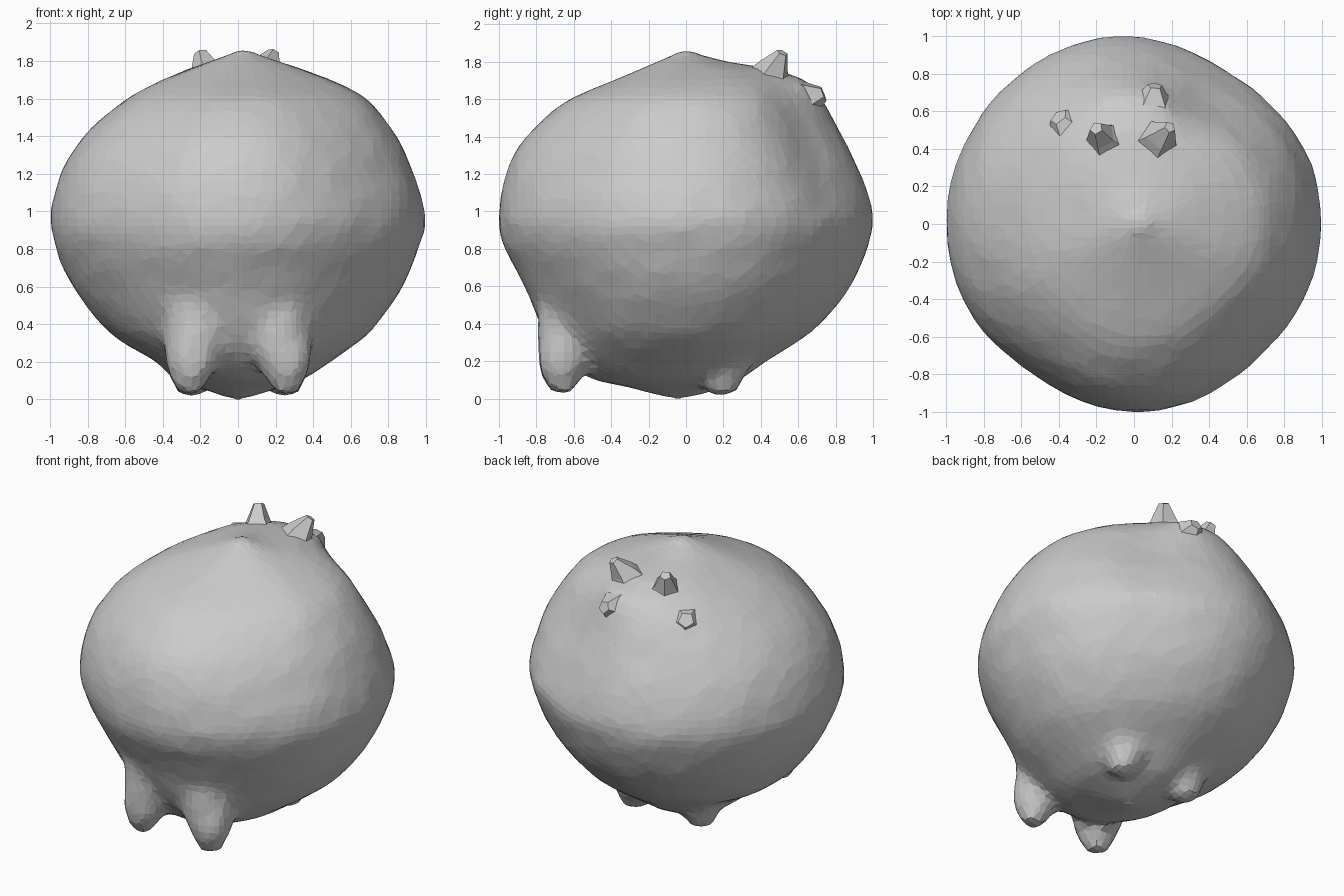
import bpy, bmesh, math, random
from mathutils import Vector

if "Cube" in bpy.data.objects:
    bpy.data.objects.remove(bpy.data.objects["Cube"])

random.seed(4)
TAU = 2 * math.pi

# Body profile: height, then radius towards right, back, left and front
PROFILE = [
    (0.02, .09, .12, .09, .13), (0.06, .22, .24, .20, .28),
    (0.10, .34, .31, .33, .48), (0.20, .49, .43, .43, .65),
    (0.30, .64, .59, .61, .73), (0.40, .74, .72, .73, .785),
    (0.60, .88, .88, .88, .865), (0.80, .96, .97, .97, .97),
    (0.95, 1.0, 1.005, 1.0, 1.005), (1.20, .935, .94, .945, .965),
    (1.40, .845, .84, .82, .86), (1.60, .68, .735, .60, .63),
    (1.70, .48, .65, .42, .39), (1.76, .31, .49, .27, .25),
    (1.80, .19, .23, .17, .16), (1.835, .08, .09, .08, .08),
]


def new_object(name, bm):
    bmesh.ops.recalc_face_normals(bm, faces=bm.faces)
    mesh = bpy.data.meshes.new(name)
    bm.to_mesh(mesh)
    bm.free()
    ob = bpy.data.objects.new(name, mesh)
    bpy.context.collection.objects.link(ob)
    return ob


def skin(bm, rings, first=None, last=None):
    """Join rings of vertices, closing each end with a point or a flat cap."""
    n = len(rings[0])
    for a, b in zip(rings, rings[1:]):
        for i in range(n):
            j = (i + 1) % n
            bm.faces.new((a[i], a[j], b[j], b[i]))
    for ring, tip in ((rings[0], first), (rings[-1], last)):
        if tip is None:
            bm.faces.new(ring)
        else:
            v = bm.verts.new(tip)
            for i in range(n):
                bm.faces.new((ring[i], ring[(i + 1) % n], v))


def smooth(p0, p1, p2, p3, t):
    """Catmull-Rom step with uneven spacing in the first component."""
    h = p2[0] - p1[0]
    out = [p1[0] + h * t]
    for k in range(1, 5):
        m1 = (p2[k] - p0[k]) / (p2[0] - p0[0]) * h
        m2 = (p3[k] - p1[k]) / (p3[0] - p1[0]) * h
        out.append((2*t**3 - 3*t*t + 1) * p1[k] + (t**3 - 2*t*t + t) * m1
                   + (3*t*t - 2*t**3) * p2[k] + (t**3 - t*t) * m2)
    return out


def bump(angle, centre, width):
    d = (angle - math.radians(centre) + math.pi) % TAU - math.pi
    return math.exp(-(d / math.radians(width)) ** 2)


def add_body(bm, n=56):
    levels = []
    for i in range(len(PROFILE) - 1):
        quad = [PROFILE[max(0, min(len(PROFILE) - 1, i + k))] for k in (-1, 0, 1, 2)]
        steps = max(1, round((quad[2][0] - quad[1][0]) / 0.06))
        levels += [smooth(*quad, s / steps) for s in range(steps)]
    levels.append(list(PROFILE[-1]))
    rings = []
    for z, right, back, left, front in levels:
        ring = []
        high = max(0, min(1, (z - .95) / .4))   # upper half is flatter between its ridges
        for i in range(n):
            a = TAU * i / n
            c, s = math.cos(a), math.sin(a)
            r = (right if c > 0 else left) * c * c + (back if s > 0 else front) * s * s
            r *= (1 - (.05 + .07 * high) * bump(a, 58, 23)
                  - (.035 + .01 * high) * bump(a, 235, 20)
                  - (.025 + .03 * high) * bump(a, 312, 22) + .01 * bump(a, 100, 15))
            r += random.uniform(-.006, .006) * min(1, r * 2)
            shift = .03 * max(0, z - 1.5) / .36
            ring.append(bm.verts.new((r * c + shift, r * s - .04 * max(0, .2 - z) / .2, z)))
        rings.append(ring)
    skin(bm, rings, (0, -.05, -.008), (.03, 0, 1.88))


def add_nub(bm, sections, sides=7):
    """Stubby limb: sections are (centre, radius) from root to tip."""
    axis = (Vector(sections[-1][0]) - Vector(sections[0][0])).normalized()
    u = axis.orthogonal().normalized()
    w = axis.cross(u)
    skin(bm, [[bm.verts.new(Vector(p) + r * random.uniform(.95, 1.08)
               * (u * math.cos(TAU * i / sides) + w * math.sin(TAU * i / sides)))
               for i in range(sides)] for p, r in sections])


# Body with feet, fused into one faceted skin
bm = bmesh.new()
add_body(bm)
for side in (1, -1):
    # Front feet flaring out of the belly
    add_nub(bm, [((side * .12, -.50, .76), .29), ((side * .16, -.555, .57), .255),
                 ((side * .20, -.595, .40), .205), ((side * .235, -.635, .27), .165),
                 ((side * .26, -.67, .16), .13), ((side * .27, -.68, .035), .07)], 10)
    # Small back feet
    add_nub(bm, [((side * .21, .15, .28), .22), ((side * .25, .20, .13), .14),
                 ((side * .27, .205, .02), .065)], 8)
# Low swelling under the knobs
add_nub(bm, [((.06, .46, 1.5), .24), ((.08, .58, 1.59), .16),
             ((.10, .67, 1.63), .10)], 8)
body = new_object("body", bm)
fuse = body.modifiers.new("fuse", 'REMESH')
fuse.mode = 'VOXEL'
fuse.voxel_size = 0.045
relax = body.modifiers.new("relax", 'SMOOTH')
relax.factor = 0.5
relax.iterations = 3
facet = body.modifiers.new("facet", 'DECIMATE')
facet.ratio = 0.3

# Small horns and knobs on the upper back
HORNS = {
    "horn_right": [((.11, .43, 1.66), .15), ((.15, .47, 1.765), .085),
                   ((.19, .515, 1.85), .03)],
    "horn_left": [((-.14, .43, 1.66), .14), ((-.175, .47, 1.755), .08),
                  ((-.20, .51, 1.845), .035)],
    "knob_right": [((.09, .56, 1.56), .17), ((.10, .66, 1.61), .10),
                   ((.11, .735, 1.63), .04)],
    "knob_left": [((-.30, .44, 1.50), .20), ((-.355, .52, 1.58), .11),
                  ((-.40, .57, 1.615), .05)],
}
for name, sections in HORNS.items():
    bm = bmesh.new()
    add_nub(bm, sections, 5)
    new_object(name, bm)
